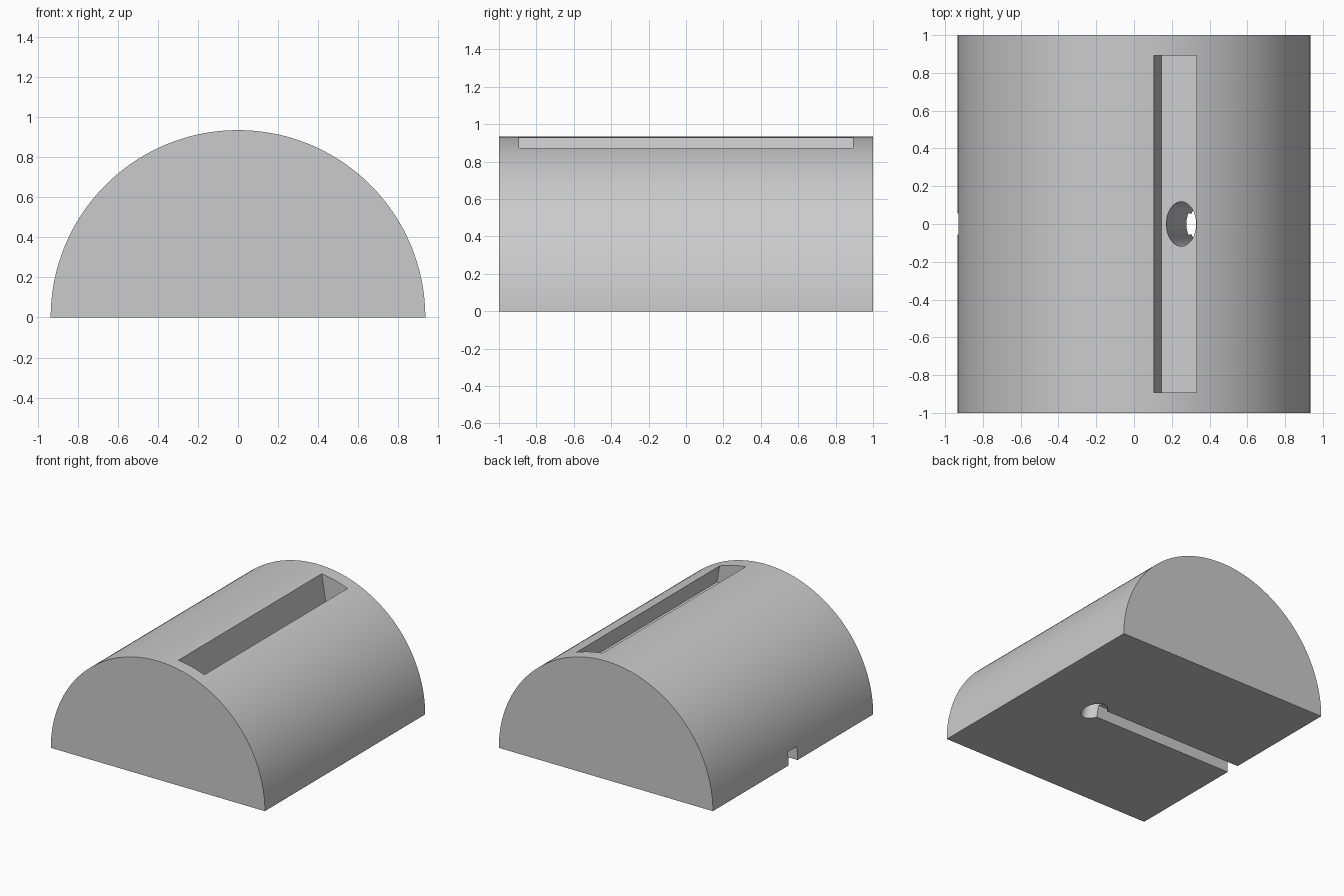
import bpy, bmesh, math
from mathutils import Matrix, Vector

default = bpy.data.objects.get("Cube")
if default:
    bpy.data.objects.remove(default, do_unlink=True)

RADIUS, LENGTH = 0.935, 2.0
TILT = math.radians(10)                  # lean of the slot and drain hole
FLOOR = Vector((0.25, 0, 0.722))         # centre of the slot floor

gray = bpy.data.materials.new("light gray")
gray.use_nodes = True
gray.diffuse_color = (0.6, 0.6, 0.6, 1)
gray.node_tree.nodes["Principled BSDF"].inputs["Base Color"].default_value = (0.6, 0.6, 0.6, 1)


def make_object(name, bm):
    bmesh.ops.recalc_face_normals(bm, faces=bm.faces)
    mesh = bpy.data.meshes.new(name)
    bm.to_mesh(mesh)
    bm.free()
    mesh.materials.append(gray)
    obj = bpy.data.objects.new(name, mesh)
    bpy.context.collection.objects.link(obj)
    return obj


def box(name, low, high, frame=Matrix()):
    bm = bmesh.new()
    low, high = Vector(low), Vector(high)
    size = Matrix.Diagonal(high - low).to_4x4()
    bmesh.ops.create_cube(bm, size=1, matrix=frame @ Matrix.Translation((low + high) / 2) @ size)
    return make_object(name, bm)


# Half-round body, extruded along its length
bm = bmesh.new()
steps = 96
arc = [math.pi * i / steps for i in range(steps + 1)]
profile = [bm.verts.new((RADIUS * math.cos(a), -LENGTH / 2, RADIUS * math.sin(a))) for a in arc]
end = bm.faces.new(profile)
extruded = bmesh.ops.extrude_face_region(bm, geom=[end], use_keep_orig=True)["geom"]
moved = [v for v in extruded if isinstance(v, bmesh.types.BMVert)]
bmesh.ops.translate(bm, verts=moved, vec=(0, LENGTH, 0))
body = make_object("half_round_body", bm)

# Leaning slot, oval drain hole and underside channel
lean = Matrix.Translation(FLOOR) @ Matrix.Rotation(-TILT, 4, "Y")
slot = box("slot_cutter", (-0.107, -0.893, 0), (0.107, 0.893, 0.5), lean)

bm = bmesh.new()
bmesh.ops.create_cone(bm, cap_ends=True, segments=64, radius1=1, radius2=1, depth=1,
                      matrix=lean @ Matrix.Translation((0, 0, -0.4)) @ Matrix.Diagonal((0.08, 0.118, 1, 1)))
hole = make_object("drain_hole_cutter", bm)

hole_x = FLOOR.x + FLOOR.z * math.tan(TILT)
channel = box("channel_cutter", (-1.2, -0.056, -0.2), (hole_x, 0.056, 0.105))

bpy.context.view_layer.objects.active = body
for cutter in (slot, hole, channel):
    cutter.hide_render = True
    cut = body.modifiers.new(cutter.name, "BOOLEAN")
    cut.operation = "DIFFERENCE"
    cut.solver = "EXACT"
    cut.object = cutter
    bpy.ops.object.modifier_apply(modifier=cut.name)
    bpy.data.objects.remove(cutter, do_unlink=True)

# Smooth the curved faces, keep the rims sharp
bpy.ops.object.select_all(action="DESELECT")
body.select_set(True)
bpy.ops.object.shade_smooth_by_angle(angle=math.radians(25))
